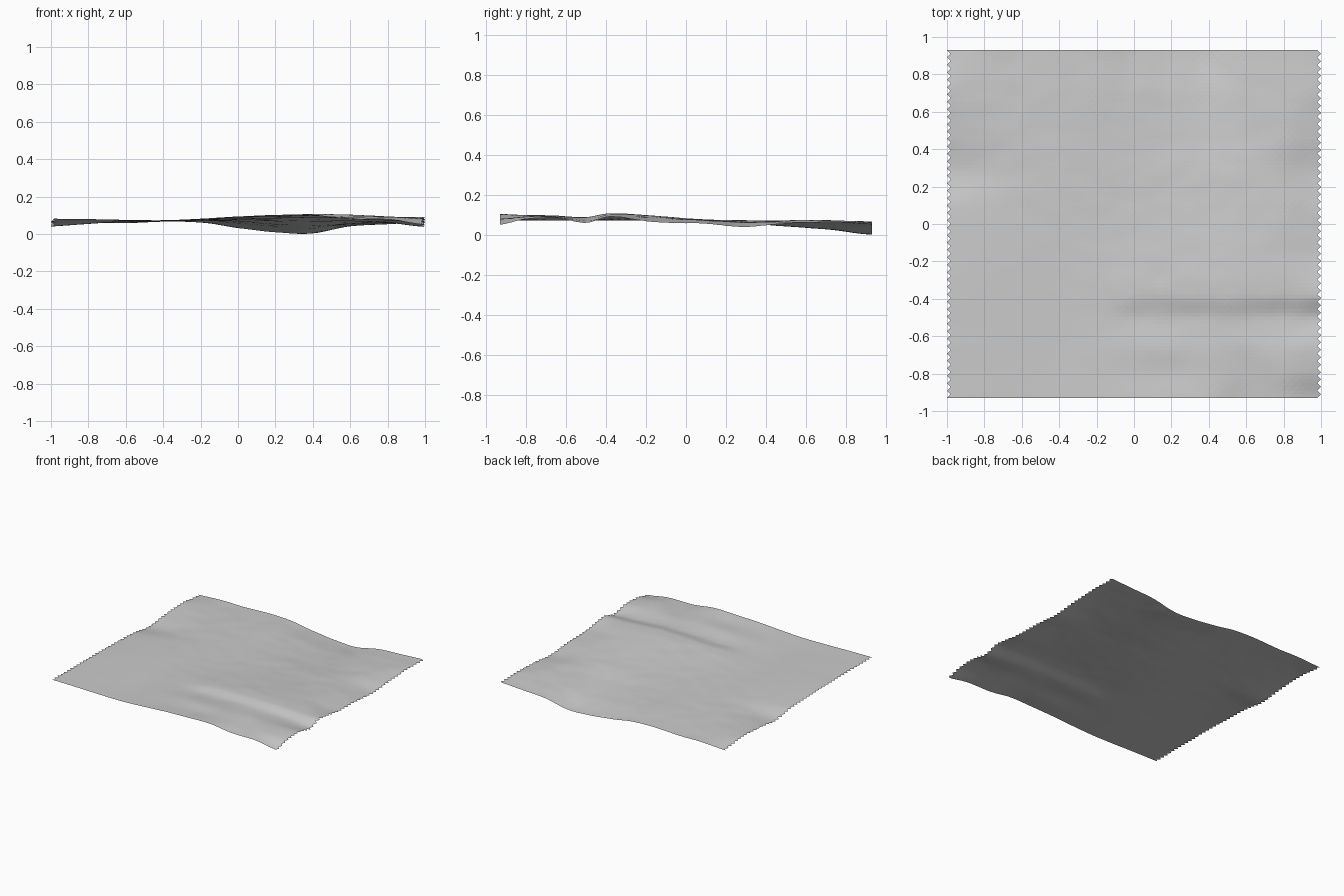
import bpy, bmesh
from mathutils import noise, Vector

if "Cube" in bpy.data.objects:
    bpy.data.objects.remove(bpy.data.objects["Cube"])

# Coarse survey of the land: rows back to front, columns x = -1..1 every 0.2, in thousandths
ROW_Y = [0.93, 0.70, 0.45, 0.28, 0.10, -0.15, -0.38, -0.50, -0.66, -0.80, -0.93]
LAND = [
    [50, 60, 58, 66, 62, 32, 10, 3, 42, 52, 62],
    [70, 66, 64, 68, 72, 55, 35, 28, 50, 62, 65],
    [57, 62, 66, 68, 72, 66, 52, 45, 55, 65, 52],
    [40, 55, 66, 68, 72, 72, 66, 62, 66, 60, 39],
    [66, 70, 70, 69, 72, 76, 76, 74, 74, 72, 55],
    [75, 76, 74, 70, 74, 84, 92, 94, 92, 82, 62],
    [80, 78, 75, 71, 78, 94, 102, 107, 104, 94, 90],
    [80, 78, 75, 71, 76, 80, 84, 88, 84, 72, 60],
    [81, 79, 75, 71, 80, 90, 96, 96, 92, 92, 85],
    [81, 79, 75, 72, 80, 88, 92, 98, 86, 92, 78],
    [82, 80, 76, 74, 82, 94, 100, 104, 80, 78, 50],
]


def spline(v, i, t):
    """Catmull-Rom through list v, between i and i+1."""
    a, b, c, d = (v[min(max(k, 0), len(v) - 1)] for k in range(i - 1, i + 3))
    return b + 0.5 * t * (c - a + t * (2*a - 5*b + 4*c - d + t * (3*(b - c) + d - a)))


def height(x, y):
    u = (x + 1) / 0.2
    i = min(int(u), 9)
    j = 0
    while j < len(ROW_Y) - 2 and y < ROW_Y[j + 1]:
        j += 1
    t = (ROW_Y[j] - y) / (ROW_Y[j] - ROW_Y[j + 1])
    z = spline([spline(r, i, u - i) for r in LAND], j, t) / 1000
    # fine roughness, fading out on the smooth front-left plain
    plain = min(max((x + y + 0.9) * 2, 0.1), 1)
    return z + 0.002 * plain * noise.noise(Vector((x * 7, y * 9, 3)))


# Terrain sheet: staggered rows of triangles leave saw-tooth left and right edges
COLS, ROWS = 50, 94
bm = bmesh.new()
grid = []
for r in range(ROWS + 1):
    y = -0.93 + 1.86 * r / ROWS
    off = 0.02 if r % 2 else 0.0
    xs = [-1 + off + c * 1.98 / COLS for c in range(COLS + 1)]
    grid.append([bm.verts.new((min(x, 1), y, height(min(x, 1), y))) for x in xs])
low = min(v.co.z for v in bm.verts)
for v in bm.verts:
    v.co.z -= low
for r in range(ROWS):
    a, b = grid[r], grid[r + 1]
    for c in range(COLS):
        if r % 2 == 0:
            bm.faces.new((a[c], a[c + 1], b[c]))
            bm.faces.new((a[c + 1], b[c + 1], b[c]))
        else:
            bm.faces.new((a[c], b[c + 1], b[c]))
            bm.faces.new((a[c], a[c + 1], b[c + 1]))

mesh = bpy.data.meshes.new("terrain")
bm.to_mesh(mesh)
bm.free()
terrain = bpy.data.objects.new("terrain", mesh)
bpy.context.collection.objects.link(terrain)

# Plain pale grey
mat = bpy.data.materials.new("pale grey")
mat.diffuse_color = (0.6, 0.6, 0.6, 1)
mat.use_nodes = True
mat.node_tree.nodes["Principled BSDF"].inputs["Base Color"].default_value = mat.diffuse_color
mesh.materials.append(mat)
